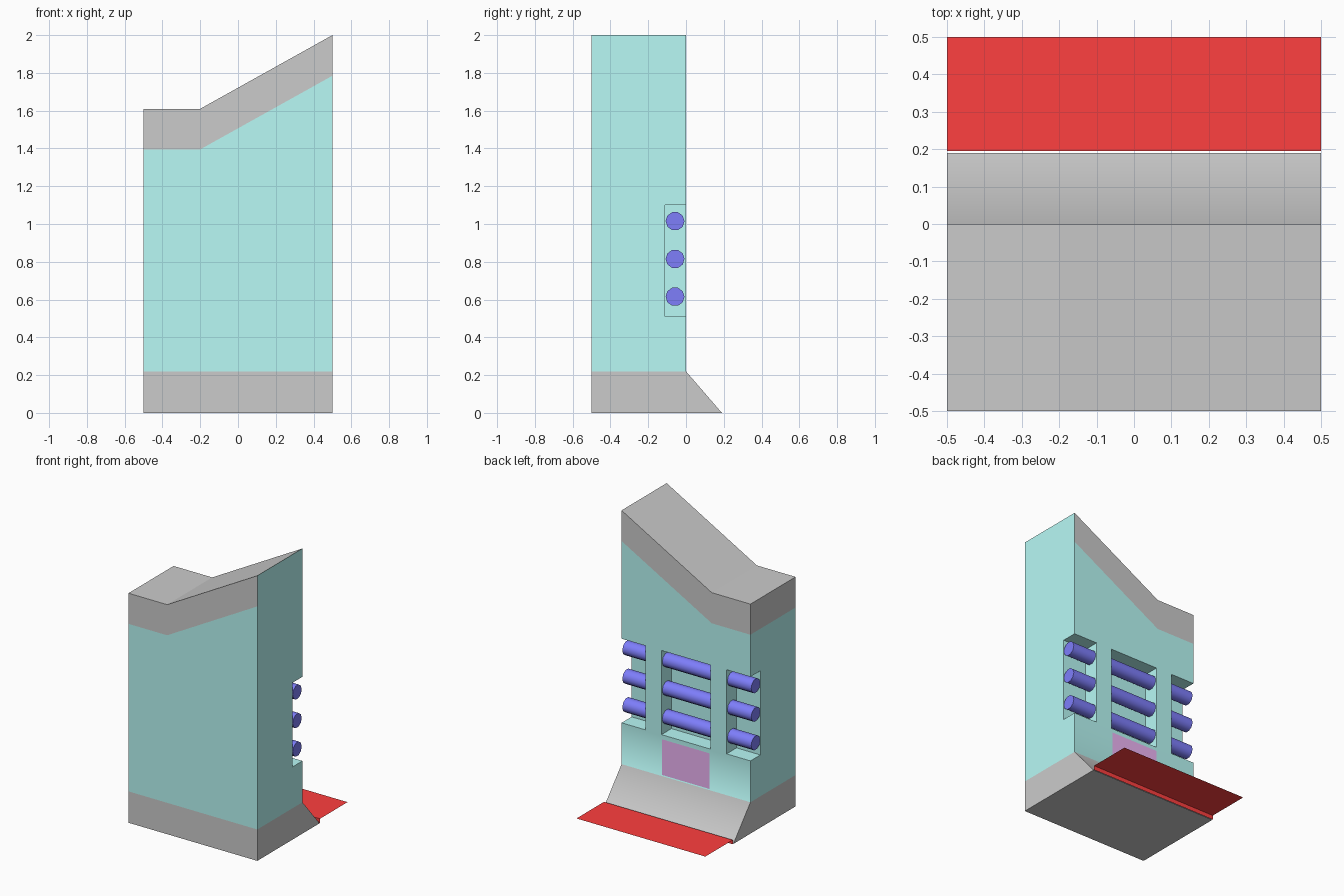
import bpy, bmesh, math
from mathutils import Vector

if "Cube" in bpy.data.objects:
    bpy.data.objects.remove(bpy.data.objects["Cube"])


def material(name, rgb):
    m = bpy.data.materials.new(name)
    m.diffuse_color = (*rgb, 1)
    m.use_nodes = True
    m.node_tree.nodes["Principled BSDF"].inputs["Base Color"].default_value = m.diffuse_color
    return m


TEAL = material("teal", (0.48, 0.95, 0.92))
GREY = material("grey", (0.8, 0.8, 0.8))
BLUE = material("blue", (0.21, 0.21, 0.97))
RED = material("red", (1.0, 0.05, 0.05))
PURPLE = material("purple", (0.86, 0.46, 0.92))


def finish(name, bm, *mats):
    me = bpy.data.meshes.new(name)
    bm.to_mesh(me)
    bm.free()
    for m in mats:
        me.materials.append(m)
    ob = bpy.data.objects.new(name, me)
    bpy.context.collection.objects.link(ob)
    return ob


def prism(name, profile, y0, y1, *mats):
    """Extrude an x-z profile along y."""
    bm = bmesh.new()
    face = bm.faces.new([bm.verts.new((x, y0, z)) for x, z in profile])
    ext = bmesh.ops.extrude_face_region(bm, geom=[face])["geom"]
    for v in ext:
        if isinstance(v, bmesh.types.BMVert):
            v.co.y = y1
    bmesh.ops.recalc_face_normals(bm, faces=bm.faces)
    return finish(name, bm, *mats)


def sheet(name, path, half, mat):
    """Thin sheet: a y-z path swept across x."""
    bm = bmesh.new()
    rows = [[bm.verts.new((x, y, z)) for x in (half, -half)] for y, z in path]
    for a, b in zip(rows, rows[1:]):
        bm.faces.new((a[0], b[0], b[1], a[1]))
    return finish(name, bm, mat)


# Main body with a kinked sloping top
body = prism("wall_body", [(-0.5, 0), (0.5, 0), (0.5, 2), (-0.2, 1.61), (-0.5, 1.61)],
             -0.5, 0, TEAL, GREY)

# Three slots in the back, the outer two open to the sides
bpy.context.view_layer.objects.active = body
for x0, x1 in ((-0.7, -0.315), (-0.19, 0.19), (0.315, 0.7)):
    cutter = prism("slot_cutter", [(x0, 0.51), (x1, 0.51), (x1, 1.10), (x0, 1.10)], -0.11, 0.2)
    cutter.hide_render = True
    mod = body.modifiers.new("slot", "BOOLEAN")
    mod.operation, mod.solver, mod.object = "DIFFERENCE", "EXACT", cutter
    bpy.ops.object.modifier_apply(modifier=mod.name)
    bpy.data.objects.remove(cutter)

# Colour bands, then flare the foot out at the back
bm = bmesh.new()
bm.from_mesh(body.data)
slope = 0.39 / 0.7
for z, k in ((0.22, 0), (0.5, 0), (1.395, 0), (1.395, slope)):
    bmesh.ops.bisect_plane(bm, geom=bm.verts[:] + bm.edges[:] + bm.faces[:], dist=1e-5,
                           plane_co=(-0.2, 0, z), plane_no=Vector((-k, 0, 1)).normalized())
for v in bm.verts:
    if v.co.z < 0.01 and v.co.y > -0.01:
        v.co.y = 0.19
bm.normal_update()
for f in bm.faces:
    c = f.calc_center_median()
    band = c.z > 1.395 + max(0, c.x + 0.2) * slope and f.normal.x < 0.9
    f.material_index = int(c.z < 0.215 or band)
    f.smooth = f.normal.y > 0.5 and c.z < 0.5
bm.to_mesh(body.data)
bm.free()

# Three long rods running through the slots
for i in range(3):
    bpy.ops.mesh.primitive_cylinder_add(vertices=10, radius=0.05, depth=1.0,
                                        location=(0, -0.058, 0.615 + 0.2 * i),
                                        rotation=(0, math.pi / 2, 0))
    rod = bpy.context.object
    rod.name = f"rod_{i + 1}"
    rod.data.materials.append(BLUE)
    bpy.ops.object.shade_smooth_by_angle(angle=math.radians(40))

# Panel under the middle slot
sheet("back_panel", [(0.003, 0.23), (0.003, 0.48)], 0.185, PURPLE)

# Red floor sheet with a short lip at the foot
sheet("floor_sheet", [(0.195, 0), (0.195, 0.03), (0.5, 0.03)], 0.5, RED)
